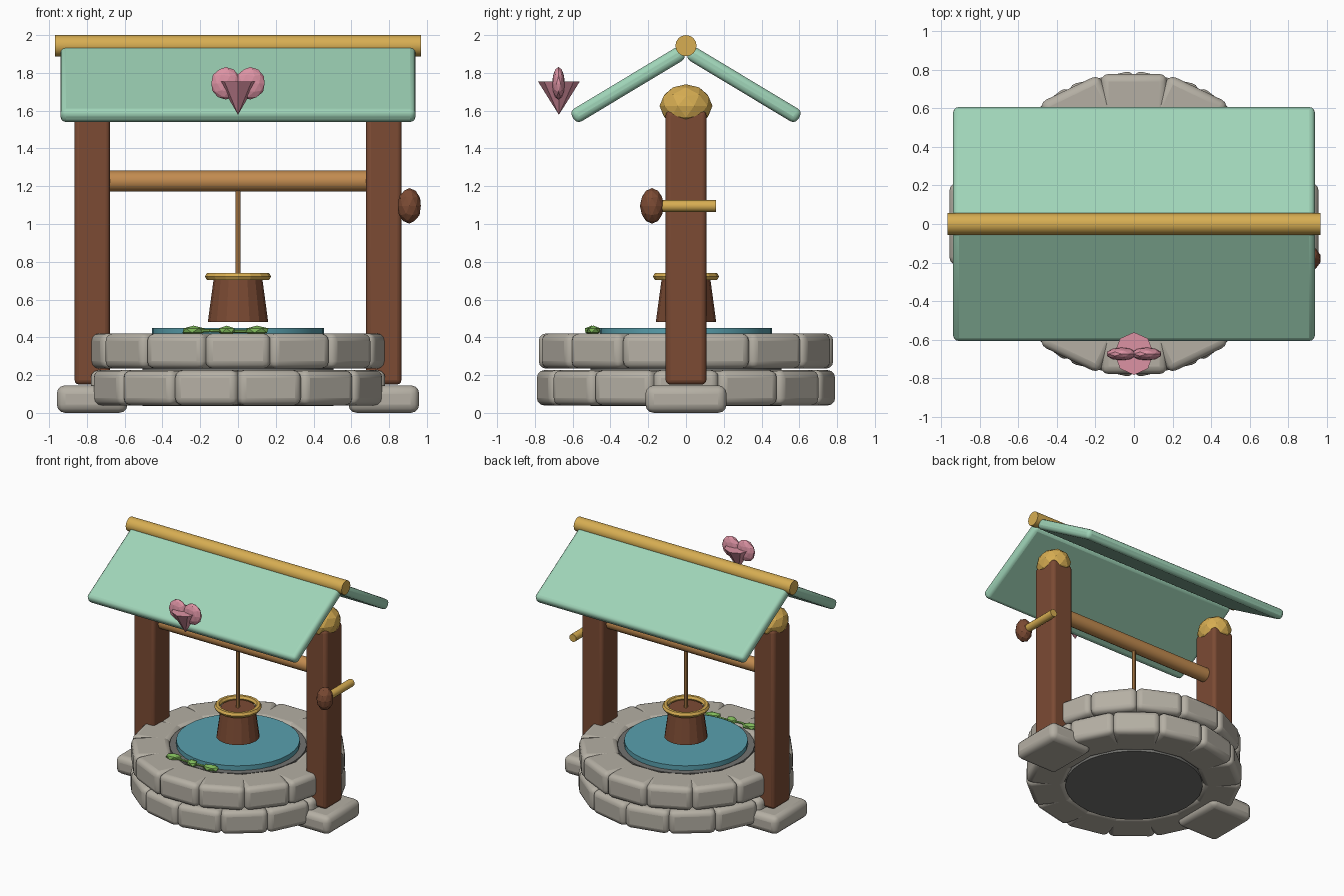
import bpy, math
from mathutils import Vector

if "Cube" in bpy.data.objects:
    bpy.data.objects.remove(bpy.data.objects["Cube"])


def material(name, rgb):
    m = bpy.data.materials.new(name)
    m.diffuse_color = (*rgb, 1)
    m.use_nodes = True
    m.node_tree.nodes["Principled BSDF"].inputs["Base Color"].default_value = m.diffuse_color
    return m


STONE = material("stone", (0.46, 0.43, 0.37))
DARK = material("dark_stone", (0.17, 0.17, 0.16))
WOOD = material("dark_wood", (0.20, 0.07, 0.034))
LIGHT = material("light_wood", (0.54, 0.26, 0.08))
GOLD = material("gold", (0.68, 0.42, 0.085))
MINT = material("mint", (0.35, 0.66, 0.48))
WATER = material("water_blue", (0.10, 0.35, 0.42))
PINK = material("pink", (0.72, 0.29, 0.37))
LEAF = material("leaf_green", (0.21, 0.48, 0.10))


def finish(name, mat, smooth=None):
    o = bpy.context.object
    o.name = name
    o.data.materials.append(mat)
    if smooth:
        bpy.ops.object.shade_smooth_by_angle(angle=math.radians(smooth))
    return o


def block(name, loc, size, bevel, mat, rot=(0, 0, 0)):
    bpy.ops.mesh.primitive_cube_add(size=1, location=loc, rotation=rot)
    o = bpy.context.object
    o.scale = size
    bpy.ops.object.transform_apply(location=False, rotation=False, scale=True)
    mod = o.modifiers.new("rounded_edges", 'BEVEL')
    mod.width, mod.segments = bevel, 3
    return finish(name, mat, 40)


def rod(name, a, b, r, mat, sides=16, r_end=None, smooth=35):
    a, b = Vector(a), Vector(b)
    bpy.ops.mesh.primitive_cone_add(
        vertices=sides, radius1=r, radius2=r if r_end is None else r_end,
        depth=(b - a).length, location=(a + b) / 2,
        rotation=(b - a).to_track_quat('Z', 'Y').to_euler())
    return finish(name, mat, smooth)


def gem(name, loc, scale, mat, level=2, rot=(0, 0, 0)):
    bpy.ops.mesh.primitive_ico_sphere_add(
        subdivisions=level, radius=1, location=loc, rotation=rot)
    bpy.context.object.scale = scale
    return finish(name, mat)


# Two staggered rings of rounded stones
COUNT = 14
for ring, z in enumerate((0.1325, 0.3275)):
    for i in range(COUNT):
        a = -math.pi / 2 + (i + (0.5 if ring == 0 else 0)) * math.tau / COUNT
        block("wall_stone", (0.637 * math.cos(a), 0.637 * math.sin(a), z),
              (0.285, 0.345, 0.187), 0.04, STONE, (0, 0, a))

# Inner shaft and water
rod("well_shaft", (0, 0, 0.037), (0, 0, 0.412), 0.505, DARK, 32)
rod("water", (0, 0, 0.40), (0, 0, 0.45), 0.455, WATER, 32)

# Posts with feet and caps
for s in (-1, 1):
    block("foot", (s * 0.772, 0, 0.073), (0.375, 0.43, 0.146), 0.045, STONE)
    block("post", (s * 0.772, 0, 0.875), (0.187, 0.216, 1.45), 0.025, WOOD)
    gem("post_cap", (s * 0.772, 0, 1.625), (0.122, 0.14, 0.115), GOLD)

# Roof panels and ridge
for s in (-1, 1):
    block("roof_panel", (0, s * 0.307, 1.737), (1.88, 0.68, 0.078), 0.03,
          MINT, (-s * math.radians(31), 0, 0))
rod("ridge_pole", (-0.97, 0, 1.944), (0.97, 0, 1.944), 0.056, GOLD)

# Winding axle, rope and crank
rod("axle", (-0.74, 0, 1.227), (0.74, 0, 1.227), 0.055, LIGHT)
rod("rope", (0, 0, 0.68), (0, 0, 1.2), 0.014, LIGHT, 8)
rod("crank_bar", (0.905, -0.16, 1.095), (0.905, 0.16, 1.095), 0.031, GOLD, 12)
gem("crank_knob", (0.907, -0.18, 1.096), (0.064, 0.064, 0.094), WOOD)

# Bucket with a metal rim
rod("bucket", (0, 0, 0.48), (0, 0, 0.715), 0.16, WOOD, 16, 0.128, None)
bpy.ops.mesh.primitive_torus_add(major_segments=16, minor_segments=6,
                                 major_radius=0.153, minor_radius=0.022,
                                 location=(0, 0, 0.722))
finish("bucket_rim", GOLD)

# Heart ornament: two lobes over an inverted cone
for s in (-1, 1):
    gem("heart_lobe", (s * 0.065, -0.675, 1.745), (0.08, 0.034, 0.086), PINK)
point = rod("heart_point", (0, -0.673, 1.755), (0, -0.673, 1.578),
            0.111, PINK, 8, 0, None)
point.scale.x = 0.92

# Creeper lying on the rim
path = [(-0.29, -0.48, 0.428), (-0.15, -0.50, 0.436),
        (0.0, -0.49, 0.432), (0.15, -0.48, 0.436)]
for a, b in zip(path, path[1:]):
    rod("creeper_stem", a, b, 0.009, LEAF, 6)
for x, y, r, turn in ((-0.235, -0.49, 0.068, 0.3), (-0.06, -0.50, 0.05, -0.4),
                      (0.10, -0.49, 0.07, 0.2)):
    gem("creeper_leaf", (x, y, 0.436), (r, 0.038, 0.026), LEAF, 1, (0, 0, turn))
